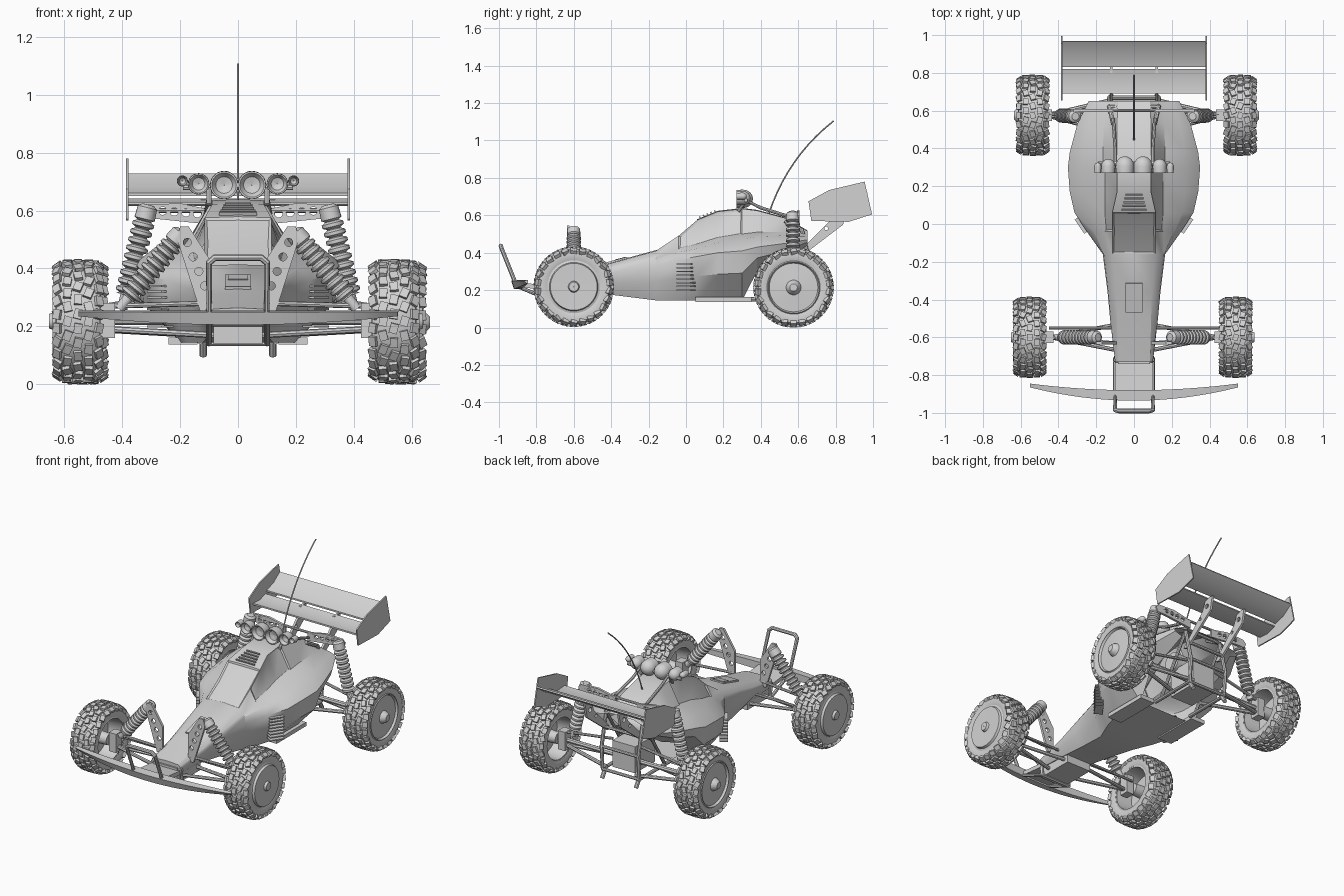
import bpy, bmesh, math, random
from mathutils import Matrix, Vector

random.seed(4)
default = bpy.data.objects.get("Cube")
if default:
    bpy.data.objects.remove(default, do_unlink=True)

grey = bpy.data.materials.new("plain_grey")
grey.use_nodes = True
grey.diffuse_color = (.65, .65, .65, 1)
grey.node_tree.nodes["Principled BSDF"].inputs["Base Color"].default_value = grey.diffuse_color
made = []
SIDES = (("left", 1), ("right", -1))


def add(name, mesh, matrix=Matrix()):
    mesh.materials.clear()
    mesh.materials.append(grey)
    ob = bpy.data.objects.new(name, mesh)
    ob.matrix_world = matrix
    bpy.context.collection.objects.link(ob)
    made.append(ob)
    return ob


def finish(name, bm, matrix=Matrix()):
    bmesh.ops.recalc_face_normals(bm, faces=bm.faces[:])
    mesh = bpy.data.meshes.new(name)
    bm.to_mesh(mesh)
    bm.free()
    return add(name, mesh, matrix)


def box(name, at, size, tilt=0, turn=0):
    bm = bmesh.new()
    bmesh.ops.create_cube(bm, size=1, matrix=Matrix.Diagonal((*size, 1)))
    rot = Matrix.Rotation(turn, 4, 'Z') @ Matrix.Rotation(tilt, 4, 'X')
    return finish(name, bm, Matrix.Translation(at) @ rot)


def from_curve(name, curve, matrix=Matrix()):
    ob = bpy.data.objects.new(name, curve)
    bpy.context.collection.objects.link(ob)
    graph = bpy.context.evaluated_depsgraph_get()
    mesh = bpy.data.meshes.new_from_object(ob.evaluated_get(graph))
    bpy.data.objects.remove(ob, do_unlink=True)
    return add(name, mesh, matrix)


def spline(curve, pts, closed):
    s = curve.splines.new('POLY')
    s.points.add(len(pts) - 1)
    for p, co in zip(s.points, pts):
        p.co = (*co, 1) if len(co) == 3 else (*co, 0, 1)
    s.use_cyclic_u = closed


def tube(name, pts, r, closed=False):
    curve = bpy.data.curves.new(name, 'CURVE')
    curve.dimensions = '3D'
    curve.bevel_depth, curve.bevel_resolution = r, 2
    curve.use_fill_caps = True
    spline(curve, pts, closed)
    return from_curve(name, curve)


def tube_pair(name, pts, r):
    for side, s in SIDES:
        tube(side + "_" + name, [(s * x, y, z) for x, y, z in pts], r)


def plate(name, outline, thick, axes, at, holes=()):
    """Flat plate with round holes; axes are the u, v and normal directions."""
    curve = bpy.data.curves.new(name, 'CURVE')
    curve.dimensions, curve.fill_mode = '2D', 'BOTH'
    curve.extrude = thick / 2
    spline(curve, outline, True)
    for u, v, r in holes:
        ring = [math.tau * i / 14 for i in range(14)]
        spline(curve, [(u + r * math.cos(a), v + r * math.sin(a)) for a in ring], True)
    m = Matrix([Vector(a) for a in axes]).transposed().to_4x4()
    return from_curve(name, curve, Matrix.Translation(at) @ m)


FRONTAL = ((1, 0, 0), (0, 0, 1), (0, -1, 0))
LATERAL = ((0, 1, 0), (0, 0, 1), (1, 0, 0))


def lathe_mesh(bm, profile, steps=32):
    """Turn (height, radius) pairs around z."""
    verts = [bm.verts.new((r, 0, h)) for h, r in profile]
    edges = [bm.edges.new(e) for e in zip(verts, verts[1:])]
    bmesh.ops.spin(bm, geom=verts + edges, cent=(0, 0, 0), axis=(0, 0, 1),
                   angle=math.tau, steps=steps, use_merge=True)
    bmesh.ops.remove_doubles(bm, verts=bm.verts[:], dist=.0004)


def lathe(name, profile, at, direction, steps=24):
    bm = bmesh.new()
    lathe_mesh(bm, profile, steps)
    rot = Vector(direction).to_track_quat('Z', 'Y').to_matrix().to_4x4()
    return finish(name, bm, Matrix.Translation(at) @ rot)


def loft(bm, rows, closed=True):
    """Skin rows of points; returns faces keyed by row and column."""
    grid = [[bm.verts.new(p) for p in row] for row in rows]
    n, faces = len(rows[0]), {}
    for i, (a, b) in enumerate(zip(grid, grid[1:])):
        for j in range(n if closed else n - 1):
            k = (j + 1) % n
            faces[i, j] = bm.faces.new((a[j], a[k], b[k], b[j]))
    return grid, faces


# Body shell: y, then half width and height of floor, pod, shoulder and roof
stations = [
    (-.73, .09, .2, .1, .23, .1, .25, .085, .26),
    (-.52, .09, .19, .125, .27, .115, .29, .09, .31),
    (-.36, .1, .17, .14, .3, .13, .335, .095, .355),
    (-.16, .12, .145, .165, .33, .15, .385, .115, .41),
    (-.04, .17, .145, .25, .36, .155, .42, .115, .49),
    (.06, .2, .145, .315, .38, .165, .44, .115, .575),
    (.17, .2, .145, .34, .4, .165, .475, .09, .62),
    (.3, .2, .145, .35, .41, .165, .5, .09, .635),
    (.38, .2, .3, .34, .43, .165, .51, .09, .625),
    (.53, .2, .36, .3, .45, .16, .51, .09, .585),
    (.65, .18, .44, .24, .47, .15, .495, .085, .515)]
rows = []
for y, xb, zb, xp, zp, xs, zs, xr, zr in stations:
    half = [(xb, zb), (xp * .96, zb * .45 + zp * .55), (xp, zp),
            (xp * .6 + xs * .4, zp * .3 + zs * .7), (xs, zs), (xr, zr)]
    rows.append([(x, y, z) for x, z in half] + [(0, y, zr + .004)]
                + [(-x, y, z) for x, z in reversed(half)])
bm = bmesh.new()
grid, faces = loft(bm, rows)
bm.faces.new(grid[0])
bmesh.ops.recalc_face_normals(bm, faces=bm.faces[:])
panes = [[faces[i, j] for i in r for j in c] for r, c in
         ((range(3, 5), (5, 6)), (range(4, 7), (4,)), (range(4, 7), (7,)))]
bmesh.ops.delete(bm, geom=[faces[i, 12] for i in range(7, 10)], context='FACES_ONLY')
for pane in panes:
    bmesh.ops.inset_region(bm, faces=pane, thickness=.011, depth=-.007)
mesh = bpy.data.meshes.new("body_shell")
bm.to_mesh(mesh)
bm.free()
add("body_shell", mesh)

# Hood recess frame, roof grille and side louvres
box("hood_panel", (0, -.39, .352), (.09, .16, .012), .26)
box("hood_vent", (0, -.35, .365), (.07, .06, .012), .26)
for i in range(5):
    box("roof_slat", (0, .075 + i * .02, .588 + i * .008), (.13 - i * .01, .007, .014), .4)
for side, s in SIDES:
    for i in range(8):
        box(side + "_louvre", (s * .268, 0, .2 + i * .02), (.05, .09, .007), 0, -s * .6)

# Wheels: tyre with staggered lugs, rim and hub, turned around the axle
def wheel_mesh(name, rim):
    bm = bmesh.new()
    lathe_mesh(bm, [(-.07, .14), (-.078, .165), (-.075, .188), (-.055, .2), (0, .204),
                    (.055, .2), (.075, .188), (.078, .165), (.07, .14)], 48)
    part = bmesh.new()
    lathe_mesh(part, rim + [(.1, .02), (.1, .001)], 40)
    lathe_mesh(part, [(.07, .143), (-.066, .143), (-.07, .13), (.035, .122), (.04, .04),
                      (-.06, .035), (-.06, .001)], 40)
    temp = bpy.data.meshes.new("temp")
    part.to_mesh(temp)
    bm.from_mesh(temp)
    part.free()
    bpy.data.meshes.remove(temp)
    bmesh.ops.recalc_face_normals(bm, faces=bm.faces[:])
    count = 26
    for row, (h, r, lean) in enumerate(((-.07, .192, -.6), (-.037, .203, 0), (0, .205, 0),
                                        (.037, .203, 0), (.07, .192, .6))):
        for i in range(count):
            turn = Matrix.Rotation(math.tau * (i + row % 2 / 2) / count, 4, 'Z')
            m = (turn @ Matrix.Translation((r, 0, h)) @ Matrix.Rotation(-lean, 4, 'Y')
                 @ Matrix.Rotation(random.uniform(-.4, .4), 4, 'X')
                 @ Matrix.Diagonal((.02, .034, .028, 1)))
            bmesh.ops.create_cube(bm, size=1, matrix=m)
    mesh = bpy.data.meshes.new(name)
    bm.to_mesh(mesh)
    bm.free()
    return mesh


front_wheel = wheel_mesh("front_wheel", [(.07, .143), (.074, .13), (.088, .125), (.086, .03), (.1, .025)])
rear_wheel = wheel_mesh("rear_wheel", [(.07, .143), (.076, .137), (.062, .13), (.068, .04), (.09, .03)])
for side, s in SIDES:
    for mesh, x, y, z in ((front_wheel, s * .545 - .007, -.6, .218),
                          (rear_wheel, s * .549 + .013, .575, .214)):
        add(side + "_" + mesh.name, mesh,
            Matrix.Translation((x, y, z)) @ Matrix.Rotation(s * math.pi / 2, 4, 'Y'))

# Shock absorbers with stacked spring coils
def shock(name, top, bottom):
    top, bottom = Vector(top), Vector(bottom)
    length = (top - bottom).length
    profile = [(0, .001), (0, .018), (.05, .018), (.05, .034)]
    coils = 9
    step = (length - .11) / coils
    for i in range(coils):
        h = .055 + i * step
        profile += [(h, .024), (h + step * .25, .038), (h + step * .65, .038), (h + step * .9, .024)]
    profile += [(length - .05, .036), (length - .01, .034), (length, .02), (length, .001)]
    lathe(name, profile, bottom, top - bottom, 20)


for side, s in SIDES:
    shock(side + "_front_shock", (s * .19, -.6, .53), (s * .41, -.6, .26))
    shock(side + "_rear_shock", (s * .31, .57, .62), (s * .4, .575, .26))
    # Drilled shock towers
    plate(side + "_front_tower", [(s * x, z) for x, z in
          ((.09, .25), (.13, .25), (.21, .5), (.2, .545), (.17, .545), (.09, .42))], .015, FRONTAL,
          (0, -.63, 0), [(s * (.115 + i * .02), .34 + i * .05, .014) for i in range(4)])
    plate(side + "_rear_tower", [(s * x, z) for x, z in
          ((.08, .55), (.27, .57), (.33, .57), (.34, .6), (.32, .62), (.2, .625), (.08, .6))],
          .015, FRONTAL, (0, .6, 0), [(s * (.14 + i * .04), .59 + i * .003, .014) for i in range(4)])
    # Wing end plates
    plate(side + "_wing_end", [(.655, .675), (.765, .735), (.955, .78), (.995, .605), (.87, .565), (.67, .57)],
          .008, LATERAL, (s * .382, 0, 0))
    # Drilled wing stays
    plate(side + "_wing_stay", [(.6, .4), (.63, .39), (.84, .55), (.86, .64), (.8, .64), (.77, .57)],
          .014, LATERAL, (s * .12, 0, 0), [(.81, .59, .015), (.75, .53, .01)])
    # Hub carriers
    box(side + "_front_hub", (s * .45, -.6, .22), (.05, .06, .12))
    box(side + "_rear_hub", (s * .46, .575, .22), (.05, .06, .12))
    # Side steps under the pods
    box(side + "_chassis_rail", (s * .19, .2, .15), (.1, .3, .025))

# Suspension arms, links and axles
for y in (-.67, -.53):
    tube_pair("front_lower_arm", [(.08, y, .17), (.44, -.6, .19)], .011)
tube_pair("front_upper_arm", [(.1, -.63, .28), (.45, -.6, .27)], .009)
tube_pair("steering_link", [(.08, -.55, .23), (.45, -.55, .23)], .008)
for y in (.48, .66):
    tube_pair("rear_lower_arm", [(.1, y, .17), (.46, .575, .19)], .012)
tube_pair("rear_upper_link", [(.1, .6, .33), (.46, .58, .27)], .009)
tube_pair("drive_axle", [(.07, .575, .22), (.5, .575, .22)], .015)

# Rear cage and gearbox
box("gearbox", (0, .53, .25), (.16, .2, .17))
lathe("motor", [(-.1, .001), (-.1, .06), (.1, .06), (.1, .001)], (0, .46, .38), (1, 0, 0))
tube_pair("cage_side", [(.13, .35, .15), (.13, .66, .15), (.13, .67, .3), (.13, .62, .52), (.11, .53, .57)], .012)
tube_pair("cage_brace", [(.13, .4, .15), (.13, .62, .5)], .01)
tube_pair("rear_skid", [(.12, .64, .16), (.12, .68, .1)], .013)
for y, z in ((.66, .15), (.67, .3), (.65, .42), (.62, .52)):
    tube("cage_bar", [(-.13, y, z), (.13, y, z)], .01)
tube("tower_bar", [(-.3, .6, .6), (.3, .6, .6)], .008)

# Wing blades
def blade(name, section):
    bm = bmesh.new()
    grid, _ = loft(bm, [[(x, y, z) for y, z in section] for x in (-.38, .38)])
    for ring in grid:
        bm.faces.new(ring)
    finish(name, bm)


blade("front_wing_blade", [(.69, .62), (.76, .615), (.82, .635), (.82, .642), (.76, .625), (.69, .63)])
blade("rear_wing_blade", [(.83, .65), (.9, .67), (.97, .72), (.965, .728), (.9, .682), (.83, .66)])

# Roof light pods and their rack
for side, s in SIDES:
    for x, r, z in ((.048, .048, .688), (.136, .036, .692), (.192, .018, .702)):
        dome = [(-r * 1.1 * math.cos(a), r * math.sin(a) + .001)
                for a in (math.pi / 2 * i / 6 for i in range(7))]
        bowl = [(.035, r), (.035, r * .88), (.015, r * .6), (.008, .001)]
        lathe(side + "_lamp", dome + bowl, (s * x, .305, z), (0, -1, 0))
tube("lamp_bar", [(-.19, .32, .68), (.19, .32, .68)], .01)
tube_pair("lamp_rack", [(.1, .28, .62), (.1, .32, .68), (.1, .4, .64), (.11, .56, .59)], .009)

# Whip aerial
arc = [i / 10 for i in range(11)]
tube("aerial", [(0, .44 + .2 * t + .15 * t * t, .6 + .62 * t - .115 * t * t) for t in arc], .004)

# Bowed front bumper with its mount and hoop
rows = []
for i in range(-10, 11):
    t = i / 10
    f, b, low = -.935 + .07 * t * t, -.88 + .035 * t * t, .235 - .03 * (1 - t * t)
    rows.append([(.55 * t, f, .25), (.55 * t, b, .255), (.55 * t, b, low), (.55 * t, f + .015, low)])
bm = bmesh.new()
grid, _ = loft(bm, rows)
for ring in (grid[0], grid[-1]):
    bm.faces.new(ring)
finish("front_bumper", bm)
box("bumper_mount", (0, -.81, .22), (.2, .19, .025), -.1)
box("nose_block", (0, -.62, .19), (.17, .24, .1))
hoop = [(-.1, -.905, .22), (-.1, -.985, .42), (-.08, -.99, .437),
        (.08, -.99, .437), (.1, -.985, .42), (.1, -.905, .22)]
tube("front_hoop", hoop, .012, True)
tube("nose_skid", [(-.1, -.72, .23), (-.1, -.71, .14), (.1, -.71, .14), (.1, -.72, .23)], .012, True)
tube_pair("hoop_stay", [(.1, -.9, .22), (.1, -.71, .14)], .01)

# Smooth shading with crisp edges
bpy.ops.object.select_all(action='DESELECT')
for ob in made:
    ob.select_set(True)
bpy.context.view_layer.objects.active = made[0]
bpy.ops.object.shade_smooth_by_angle(angle=math.radians(30))
